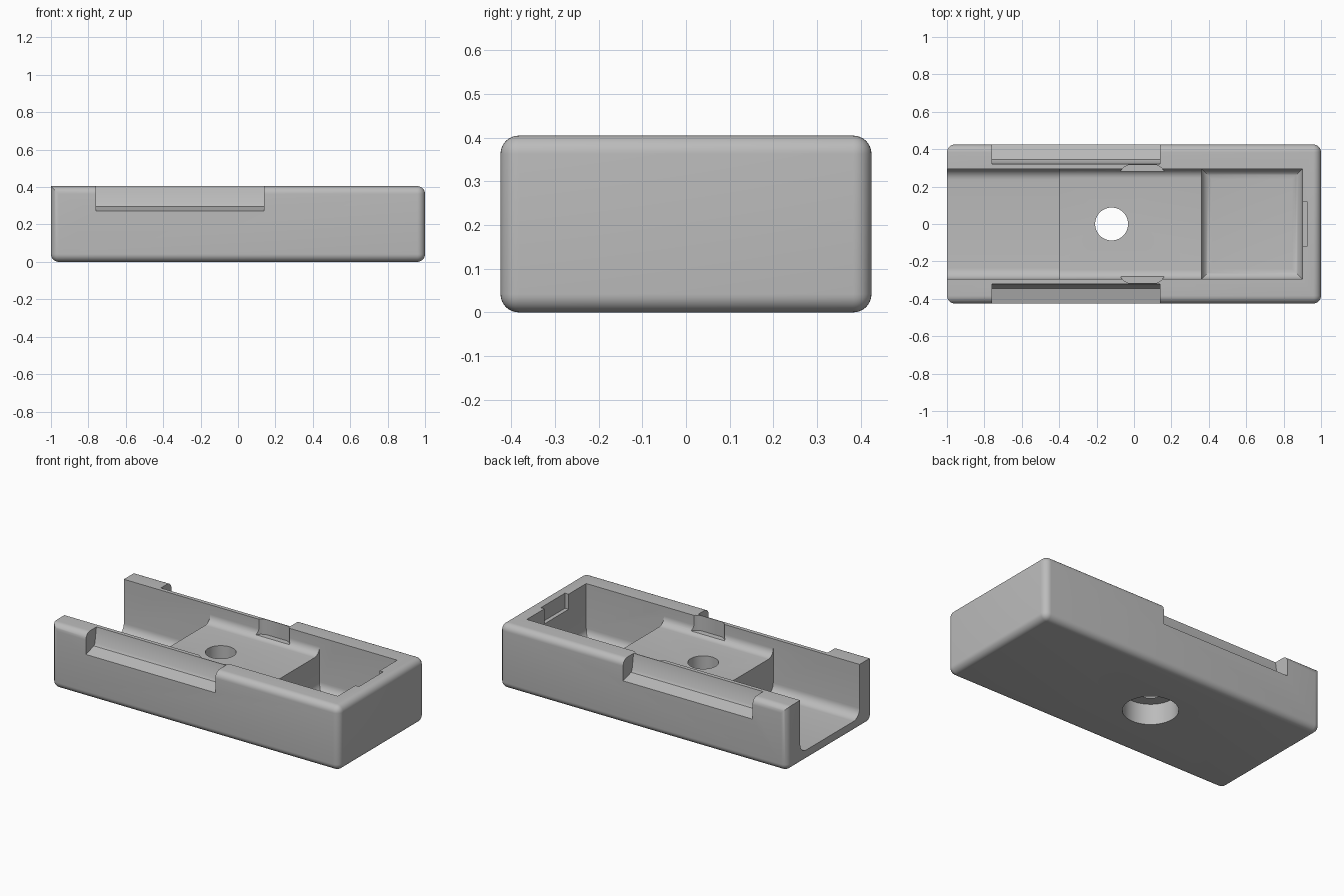
import bpy, bmesh, math

if "Cube" in bpy.data.objects:
    bpy.data.objects.remove(bpy.data.objects["Cube"], do_unlink=True)

HALF_W, HEIGHT = 0.425, 0.405
INNER, FLOOR, DECK = 0.295, 0.07, 0.295
STEP_A, STEP_B, POCKET_END = -0.4, 0.36, 0.9
TOP = HEIGHT + 0.2

grey = bpy.data.materials.new("plain grey")
grey.use_nodes = True
grey.diffuse_color = (0.5, 0.5, 0.5, 1)
grey.node_tree.nodes["Principled BSDF"].inputs["Base Color"].default_value = (0.5, 0.5, 0.5, 1)


def finish(name, bm):
    bmesh.ops.recalc_face_normals(bm, faces=bm.faces[:])
    mesh = bpy.data.meshes.new(name)
    bm.to_mesh(mesh)
    bm.free()
    mesh.materials.append(grey)
    obj = bpy.data.objects.new(name, mesh)
    bpy.context.collection.objects.link(obj)
    return obj


def box(name, lo, hi, radius=0, rule=None, segments=8):
    """Box between two corners; edges whose midpoint passes the rule are rounded."""
    bm = bmesh.new()
    bmesh.ops.create_cube(bm, size=1)
    for v in bm.verts:
        v.co = [lo[i] if v.co[i] < 0 else hi[i] for i in range(3)]
    if radius:
        edges = [e for e in bm.edges if rule((e.verts[0].co + e.verts[1].co) / 2)]
        bmesh.ops.bevel(bm, geom=edges, offset=radius, segments=segments,
                        profile=0.5, affect='EDGES')
    return finish(name, bm)


def prism(name, points, direction):
    """Closed outline swept along a direction."""
    bm = bmesh.new()
    face = bm.faces.new([bm.verts.new(p) for p in points])
    made = bmesh.ops.extrude_face_region(bm, geom=[face])["geom"]
    bmesh.ops.translate(bm, vec=direction,
                        verts=[g for g in made if isinstance(g, bmesh.types.BMVert)])
    return finish(name, bm)


def cylinder(name, x, radius, z0, z1):
    ring = [(x + radius * math.cos(a), radius * math.sin(a), z0)
            for a in (math.tau * i / 64 for i in range(64))]
    return prism(name, ring, (0, 0, z1 - z0))


def trough(name, x0, x1, floor, radius, steps=8):
    """U-shaped channel cutter with rounded floor corners."""
    right = [(INNER - radius + radius * math.sin(a), floor + radius - radius * math.cos(a))
             for a in (math.pi / 2 * i / steps for i in range(steps + 1))]
    outline = right + [(INNER, TOP), (-INNER, TOP)] + [(-y, z) for y, z in reversed(right)]
    return prism(name, [(x0, y, z) for y, z in outline], (x1 - x0, 0, 0))


# Outer block, rounded everywhere except the top edge of the open end
body = box("tray_body", (-1, -HALF_W, 0), (1, HALF_W, HEIGHT), 0.042,
           lambda m: not (m.x < -0.9 and m.z > 0.4))

cutters = [
    # Inner floor levels
    trough("deck_cutter", -1.1, STEP_B + 0.1, DECK, 0.05),
    trough("channel_cutter", -1.1, STEP_A, FLOOR, 0.06),
    box("pocket_cutter", (STEP_B, -INNER, FLOOR), (POCKET_END, INNER, TOP), 0.055,
        lambda m: m.z < FLOOR + 0.01),
    # Stepped screw hole
    cylinder("hole_cutter", -0.12, 0.088, -0.1, TOP),
    cylinder("counterbore_cutter", -0.12, 0.157, -0.1, 0.13),
    # Notch in the closed end wall
    box("end_notch_cutter", (POCKET_END - 0.05, -0.12, 0.31), (0.925, 0.12, TOP)),
]

for side, s in (("front", -1), ("back", 1)):
    # Long outer grip ledge
    ledge = [(0.5, 0.25), (0.425, 0.272), (0.345, 0.295), (0.335, 0.31), (0.32, HEIGHT), (0.32, TOP), (0.5, TOP)]
    cutters.append(prism(side + "_ledge_cutter",
                         [(-0.76, s * y, z) for y, z in ledge], (0.9, 0, 0)))
    # Flared clip recess on the inner wall
    flare = [(-0.07, 0.27), (-0.07, 0.286), (-0.055, 0.302), (-0.03, 0.316),
             (0.12, 0.316), (0.145, 0.302), (0.16, 0.286), (0.16, 0.27)]
    cutters.append(prism(side + "_clip_cutter",
                         [(x, s * y, 0.31) for x, y in flare], (0, 0, 0.3)))

# Cut each shape, then bake the result
for cutter in cutters:
    cutter.hide_render = True
    mod = body.modifiers.new(cutter.name, 'BOOLEAN')
    mod.operation, mod.solver, mod.object = 'DIFFERENCE', 'EXACT', cutter
bpy.context.view_layer.update()
baked = bpy.data.meshes.new_from_object(body.evaluated_get(bpy.context.evaluated_depsgraph_get()))
body.modifiers.clear()
body.data = baked
for cutter in cutters:
    bpy.data.objects.remove(cutter, do_unlink=True)

bpy.ops.object.select_all(action='DESELECT')
body.select_set(True)
bpy.context.view_layer.objects.active = body
bpy.ops.object.shade_smooth_by_angle(angle=math.radians(30))
